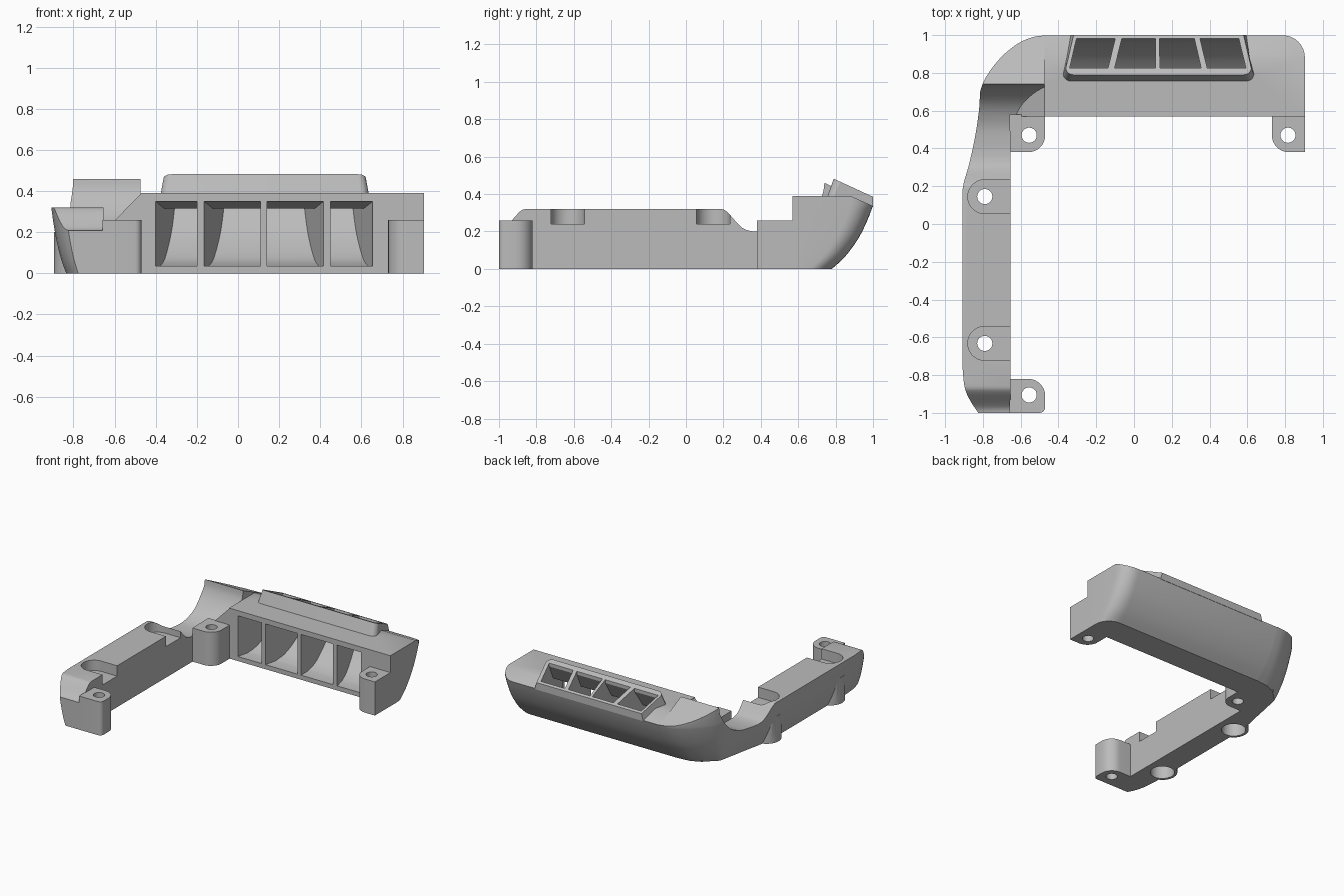
import bpy, bmesh, math
from mathutils import Vector

if "Cube" in bpy.data.objects:
    bpy.data.objects.remove(bpy.data.objects["Cube"], do_unlink=True)

grey = bpy.data.materials.new("plain_grey")
grey.use_nodes = True
grey.diffuse_color = (0.5, 0.5, 0.5, 1)
grey.node_tree.nodes["Principled BSDF"].inputs["Base Color"].default_value = (0.5, 0.5, 0.5, 1)


def loft(name, rings):
    """Closed solid through a list of equal-length point rings."""
    bm = bmesh.new()
    loops = [[bm.verts.new(p) for p in ring] for ring in rings]
    n = len(loops[0])
    for a, b in zip(loops, loops[1:]):
        for i in range(n):
            j = (i + 1) % n
            bm.faces.new((a[i], a[j], b[j], b[i]))
    bm.faces.new(loops[0][::-1])
    bm.faces.new(loops[-1])
    bmesh.ops.recalc_face_normals(bm, faces=bm.faces)
    mesh = bpy.data.meshes.new(name)
    bm.to_mesh(mesh)
    bm.free()
    mesh.materials.append(grey)
    ob = bpy.data.objects.new(name, mesh)
    bpy.context.collection.objects.link(ob)
    return ob


def prism_x(name, yz, x0, x1):
    return loft(name, [[(x, y, z) for y, z in yz] for x in (x0, x1)])


def prism_z(name, xy, z0, z1):
    return loft(name, [[(x, y, z) for x, y in xy] for z in (z0, z1)])


def arc(cx, cy, r, a0, a1, n=8):
    angles = [math.radians(a0 + (a1 - a0) * i / n) for i in range(n + 1)]
    return [(cx + r * math.cos(a), cy + r * math.sin(a)) for a in angles]


def circle(cx, cy, r):
    return arc(cx, cy, r, 0, 352.5, 47)


def combine(ob, tool, operation):
    """Apply one boolean and remove the tool."""
    tool.hide_render = True
    mod = ob.modifiers.new("bool", 'BOOLEAN')
    mod.operation, mod.solver, mod.object = operation, 'EXACT', tool
    bpy.context.view_layer.objects.active = ob
    bpy.ops.object.modifier_apply(modifier=mod.name)
    bpy.data.objects.remove(tool, do_unlink=True)


def smooth(ob):
    bpy.ops.object.select_all(action='DESELECT')
    ob.select_set(True)
    bpy.context.view_layer.objects.active = ob
    bpy.ops.object.shade_smooth_by_angle(angle=math.radians(25))


def catmull(pts, steps=4):
    """Smooth open path through the points."""
    p = [Vector(q) for q in [pts[0]] + pts + [pts[-1]]]
    out = []
    for a, b, c, d in zip(p, p[1:], p[2:], p[3:]):
        for k in range(steps):
            t = k / steps
            out.append(0.5 * (2 * b + (c - a) * t + (2 * a - 5 * b + 4 * c - d) * t * t
                              + (3 * b - a - 3 * c + d) * t ** 3))
    return [(v.x, v.y) for v in out] + [pts[-1]]


# Outer plan: rounded left end, back, swept corner, side arm
corner = catmull([(-0.47, 1), (-0.55, 0.985), (-0.63, 0.945), (-0.72, 0.865), (-0.8, 0.745),
                  (-0.835, 0.6), (-0.865, 0.45), (-0.89, 0.33), (-0.91, 0.18)])
tail = catmull([(-0.91, -0.76), (-0.9, -0.86), (-0.875, -0.94), (-0.84, -1)])
outer = arc(0.785, 0.88, 0.12, 0, 90) + corner + tail
inner = [(-0.655, -1), (-0.655, 0.57), (0.905, 0.57)]


def inset(i, d):
    """Pull an outer point inward; the back leans far more than the arm."""
    x, y = outer[i]
    if x > -0.4:
        return x, y - d
    a, b = Vector(outer[i - 1]), Vector(outer[min(i + 1, len(outer) - 1)])
    t = (b - a).normalized()
    return x + 0.34 * d * max(0, -t.y), y - d * max(0, -t.x)


lean = catmull([(0.22, 0), (0.15, 0.065), (0.08, 0.16), (0.03, 0.26), (0, 0.34)], 3) + [(0, 0.6)]
body = loft("bracket_body", [[(*inset(i, d), z) for i in range(len(outer))]
                             + [(x, y, z) for x, y in inner] for d, z in lean])

# Trim the tops: arm with end drop, dip, swept ramp and sloping corner
ramp = catmull([(0.42, 0.2), (0.52, 0.21), (0.62, 0.255), (0.69, 0.325), (0.73, 0.4), (0.74, 0.46)])
drop = catmull([(0.19, 0.32), (0.22, 0.305), (0.3, 0.22), (0.36, 0.2)])
end_drop = [(-0.67 - y, z) for y, z in reversed(drop) if y < 0.33]
arm_top = [(-1.1, 0.2)] + end_drop + drop + ramp + [(1.1, 0.29), (1.1, 1), (-1.1, 1)]
combine(body, prism_x("arm_trim", arm_top, -1.2, -0.475), 'DIFFERENCE')
back_top = [(0.4, 0.39), (0.88, 0.39), (1.1, 0.29), (1.1, 1), (0.4, 1)]
combine(body, prism_x("back_trim", back_top, -0.475, 1.2), 'DIFFERENCE')

# Raised vent frame on the back
def frame_plan(front, half_f, half_b, r):
    cx = 0.13
    return (arc(cx - half_f + r, front + r, r, 190, 270, 5)
            + arc(cx + half_f - r, front + r, r, 270, 350, 5)
            + [(cx + half_b, 1), (cx - half_b, 1)])


low = [(x, y, 0.37 - 0.16 * (y - 0.755)) for x, y in frame_plan(0.75, 0.51, 0.465, 0.04)]
high = [(x, y, 0.482 - 0.46 * (y - 0.79)) for x, y in frame_plan(0.79, 0.492, 0.45, 0.04)]
combine(body, loft("vent_frame", [low, high]), 'UNION')

# Four air ducts from the front openings up through the frame
duct = [(0.5, 0.035)] + catmull([(0.66, 0.035), (0.74, 0.06), (0.81, 0.11), (0.89, 0.19),
                                 (0.94, 0.27), (0.97, 0.34), (0.985, 0.42)], 3)
duct += [(0.985, 0.7), (0.83, 0.7), (0.825, 0.44), (0.75, 0.315), (0.57, 0.35), (0.5, 0.35)]
for front, back in [((-0.4, -0.2), (-0.3, -0.095)), ((-0.165, 0.11), (-0.06, 0.115)),
                    ((0.14, 0.415), (0.135, 0.315)), ((0.45, 0.655), (0.345, 0.55))]:
    sides = [[(f + (b - f) * (y - 0.57) / 0.43, y, z) for y, z in duct]
             for f, b in zip(front, back)]
    combine(body, loft("duct_cutter", sides), 'DIFFERENCE')

# Arm screw seats: boss, slot in the top, counterbore and through hole
for y in (0.145, -0.632):
    combine(body, prism_z("boss", circle(-0.79, y, 0.105), 0, 0.2), 'UNION')
    slot = arc(-0.79, y, 0.09, 90, 270, 16) + [(-0.6, y - 0.09), (-0.6, y + 0.09)]
    combine(body, prism_z("slot", slot, 0.24, 0.6), 'DIFFERENCE')
    combine(body, prism_z("counterbore", circle(-0.79, y, 0.085), -0.1, 0.15), 'DIFFERENCE')
    combine(body, prism_z("hole", circle(-0.79, y, 0.04), -0.1, 0.6), 'DIFFERENCE')

# Sloping web beside the ramp
web = [(-0.47, 0), (-0.47, 0.39), (-0.655, 0.2), (-0.655, 0)]
combine(body, loft("web", [[(x, y, z) for x, z in web] for y in (0.57, 0.74)]), 'UNION')
smooth(body)

# Screw posts
posts = {
    "front_post": ([(-0.66, -1)] + arc(-0.5, -0.97, 0.03, 270, 360, 4)
                   + arc(-0.56, -0.91, 0.09, 0, 90) + [(-0.66, -0.82)], (-0.555, -0.905)),
    "corner_post": ([(-0.66, 0.58), (-0.655, 0.38)] + arc(-0.56, 0.47, 0.09, 270, 360)
                    + [(-0.47, 0.58)], (-0.555, 0.47)),
    "end_post": (arc(0.82, 0.47, 0.09, 180, 270) + [(0.905, 0.38), (0.905, 0.58), (0.73, 0.58)],
                 (0.815, 0.47)),
}
for name, (plan, centre) in posts.items():
    post = prism_z(name, plan, 0, 0.26)
    combine(post, prism_z("post_hole", circle(*centre, 0.04), -0.1, 0.5), 'DIFFERENCE')
    smooth(post)
